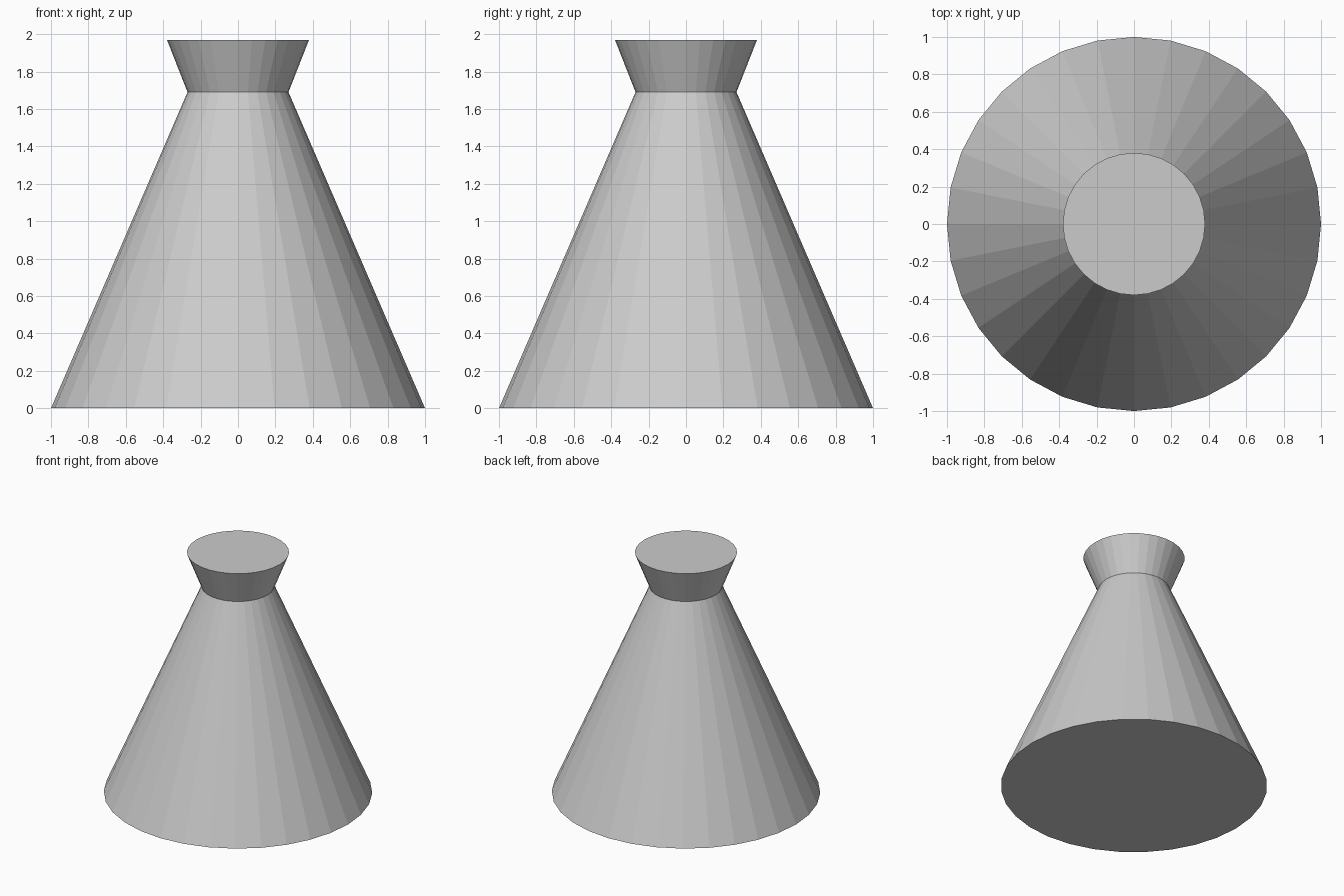
import bpy, bmesh, math

if "Cube" in bpy.data.objects:
    bpy.data.objects.remove(bpy.data.objects["Cube"])

SIDES = 32
# (radius, height) profile: base, neck, flared rim
PROFILE = [(1.0, 0.0), (0.27, 1.69), (0.38, 1.97)]


def lathe(name, profile, sides):
    bm = bmesh.new()
    rings = [[bm.verts.new((r * math.cos(2 * math.pi * i / sides),
                            r * math.sin(2 * math.pi * i / sides), z))
              for i in range(sides)] for r, z in profile]
    for low, high in zip(rings, rings[1:]):
        for i in range(sides):
            j = (i + 1) % sides
            bm.faces.new((low[i], low[j], high[j], high[i]))
    # flat end caps
    bm.faces.new(rings[0][::-1])
    bm.faces.new(rings[-1])
    mesh = bpy.data.meshes.new(name)
    bm.to_mesh(mesh)
    bm.free()
    obj = bpy.data.objects.new(name, mesh)
    bpy.context.collection.objects.link(obj)
    return obj


# Conical body with flared top
lathe("flared_cone_body", PROFILE, SIDES)
